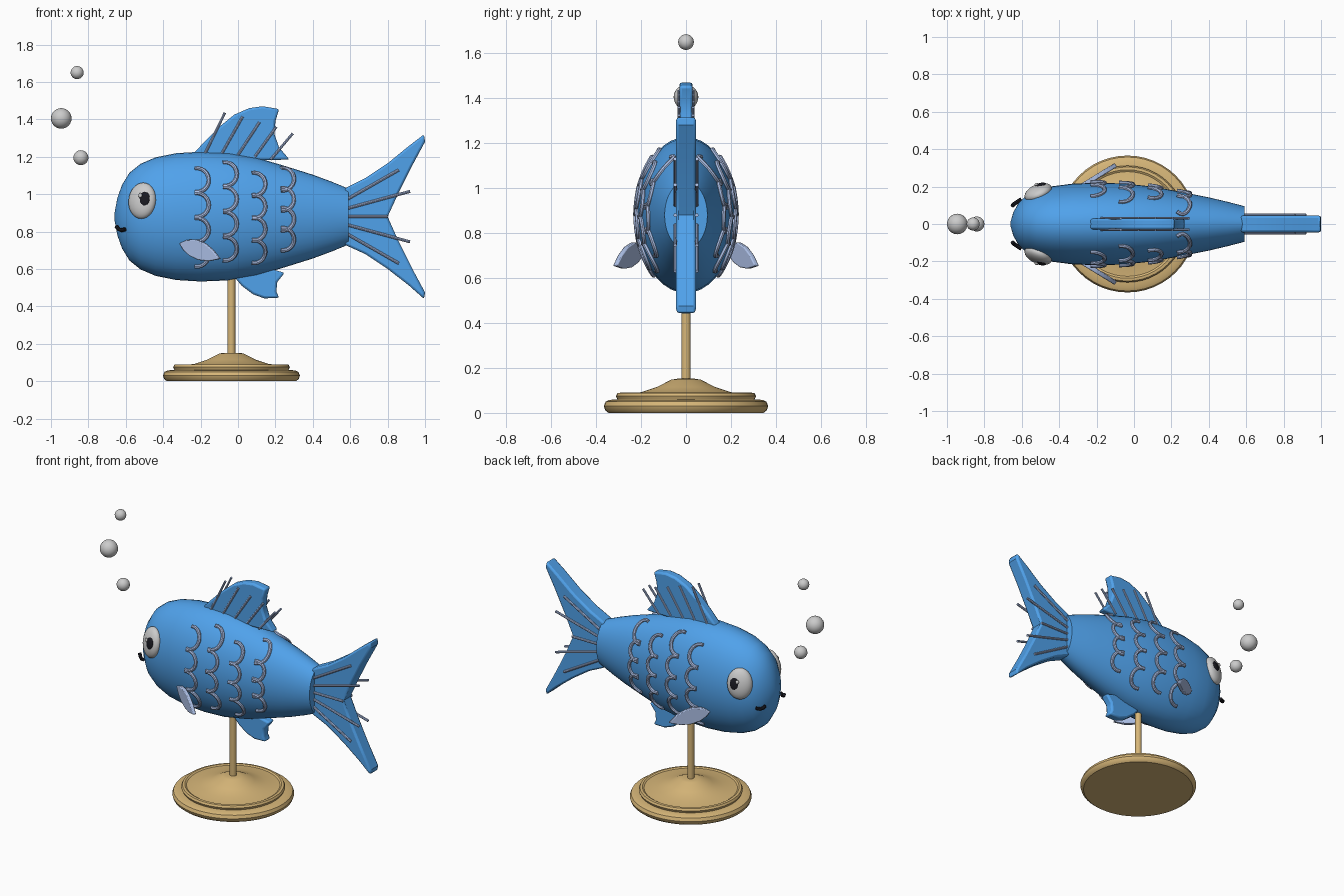
import bpy, bmesh
from math import sin, cos, pi, radians, sqrt
from mathutils import Vector, Matrix

if "Cube" in bpy.data.objects:
    bpy.data.objects.remove(bpy.data.objects["Cube"])


def material(name, rgb):
    m = bpy.data.materials.new(name)
    m.diffuse_color = (*rgb, 1)
    m.use_nodes = True
    m.node_tree.nodes["Principled BSDF"].inputs["Base Color"].default_value = m.diffuse_color
    return m


BLUE = material("blue", (0.08, 0.36, 0.83))
PALE = material("pale_blue", (0.42, 0.53, 0.80))
TAN = material("tan", (0.68, 0.47, 0.19))
BLACK = material("black", (0.01, 0.01, 0.015))
CZ, FLAT = 0.88, 0.635      # body axis height, width to height ratio


def finish(name, bm, mat=None, angle=35):
    bmesh.ops.recalc_face_normals(bm, faces=bm.faces)
    me = bpy.data.meshes.new(name)
    bm.to_mesh(me)
    bm.free()
    ob = bpy.data.objects.new(name, me)
    bpy.context.collection.objects.link(ob)
    if mat:
        me.materials.append(mat)
    bpy.ops.object.select_all(action='DESELECT')
    bpy.context.view_layer.objects.active = ob
    ob.select_set(True)
    bpy.ops.object.shade_smooth_by_angle(angle=radians(angle))
    return ob


def loft(name, rings, mat, angle=35):
    bm = bmesh.new()
    loops = [[bm.verts.new(p) for p in ring] for ring in rings]
    n = len(loops[0])
    for a, b in zip(loops, loops[1:]):
        for i in range(n):
            bm.faces.new((a[i], a[(i + 1) % n], b[(i + 1) % n], b[i]))
    bm.faces.new(loops[0])
    bm.faces.new(loops[-1])
    return finish(name, bm, mat, angle)


def plate(name, outline, half, mat, matrix=None, bevel=0.012):
    """Outline in local x/z, thickened along y, with rounded edges."""
    bm = bmesh.new()
    face = bm.faces.new([bm.verts.new((x, -half, z)) for x, z in outline])
    ext = bmesh.ops.extrude_face_region(bm, geom=[face])["geom"]
    bmesh.ops.translate(bm, vec=(0, 2 * half, 0),
                        verts=[v for v in ext if isinstance(v, bmesh.types.BMVert)])
    if matrix:
        bm.transform(matrix)
    ob = finish(name, bm, mat)
    mod = ob.modifiers.new("bevel", 'BEVEL')
    mod.width, mod.segments = bevel, 2
    mod.limit_method, mod.angle_limit = 'ANGLE', radians(50)
    return ob


def tubes(name, paths, radius, mat):
    cu = bpy.data.curves.new(name, 'CURVE')
    cu.dimensions = '3D'
    cu.bevel_depth, cu.bevel_resolution, cu.use_fill_caps = radius, 2, True
    for path in paths:
        sp = cu.splines.new('POLY')
        sp.points.add(len(path) - 1)
        for pt, co in zip(sp.points, path):
            pt.co = (*co, 1)
    cu.materials.append(mat)
    ob = bpy.data.objects.new(name, cu)
    bpy.context.collection.objects.link(ob)
    bpy.ops.object.select_all(action='DESELECT')
    bpy.context.view_layer.objects.active = ob
    ob.select_set(True)
    bpy.ops.object.convert(target='MESH')
    bpy.ops.object.shade_smooth_by_angle(angle=radians(40))


def ball(name, matrix, radii, mat=None):
    bm = bmesh.new()
    bmesh.ops.create_uvsphere(bm, u_segments=24, v_segments=14, radius=1)
    bm.transform(matrix @ Matrix.Diagonal((*radii, 1)))
    finish(name, bm, mat, 60)


# Body: elliptical sections along x
PROFILE = [(-.66, .02), (-.645, .1), (-.62, .17), (-.58, .235), (-.52, .283), (-.44, .317),
           (-.33, .339), (-.2, .347), (-.05, .341), (.1, .315), (.25, .271), (.4, .224),
           (.5, .187), (.59, .15)]
loft("body", [[(x, h * FLAT * cos(2 * pi * i / 40), CZ + h * sin(2 * pi * i / 40))
               for i in range(40)] for x, h in PROFILE], BLUE, 45)


def side_y(x, z):
    for (x0, h0), (x1, h1) in zip(PROFILE, PROFILE[1:]):
        if x <= x1:
            h = h0 + (h1 - h0) * (x - x0) / (x1 - x0)
            break
    return FLAT * sqrt(max(h * h - (z - CZ) ** 2, 0))


# Tail, dorsal and lower fins
plate("tail_fin", [(.57, 1.03), (.68, 1.085), (.80, 1.165), (.91, 1.255), (.995, 1.32),
                   (1, 1.28), (.93, 1.15), (.86, 1.01), (.80, .88), (.86, .745), (.93, .605),
                   (1, .475), (.995, .44), (.91, .515), (.80, .60), (.68, .68), (.57, .73)],
      .045, BLUE)
plate("dorsal_fin", [(-.24, 1.215), (-.18, 1.28), (-.10, 1.36), (-.02, 1.425), (.06, 1.46),
                     (.13, 1.47), (.22, 1.455), (.20, 1.39), (.195, 1.32), (.22, 1.25),
                     (.275, 1.185), (.05, 1.18), (-.15, 1.2)], .03, BLUE)
plate("lower_fin", [(-.03, .57), (.02, .51), (.08, .465), (.14, .443), (.22, .445), (.205, .48),
                    (.21, .53), (.25, .58), (.1, .62)], .03, BLUE)

# Fin rays on both faces of tail and dorsal fin
TAIL_RAYS = [(.965, .86, 1.13), (.92, .92, 1.015), (.88, .80, .88), (.84, .92, .745),
             (.795, .86, .63)]
DORSAL_RAYS = [(-.175, 1.22, -.07, 1.435), (-.085, 1.22, .025, 1.415), (0, 1.21, .115, 1.385),
               (.09, 1.2, .205, 1.36), (.175, 1.185, .293, 1.325)]
tubes("tail_rays", [[(.57, s * .048, z0), (x, s * .048, z1)]
                    for s in (-1, 1) for z0, x, z1 in TAIL_RAYS], .008, PALE)
tubes("dorsal_rays", [[(x0, s * .031, z0), (x1, s * .031, z1)]
                      for s in (-1, 1) for x0, z0, x1, z1 in DORSAL_RAYS], .007, PALE)

# Scales: columns of arcs lying on the body sides (x, top z, spacing, radius)
arcs = []
for s in (-1, 1):
    for cx, top, step, r in [(-.22, 1.075, .133, .064), (-.07, 1.107, .133, .064),
                             (.085, 1.053, .12, .062), (.24, 1.08, .107, .06)]:
        for k in range(4):
            path = []
            for j in range(13):
                a = radians(-100 + 200 * j / 12)
                x, z = cx + r * cos(a), top - k * step + r * sin(a)
                path.append((x, s * (side_y(x, z) + .004), z))
            arcs.append(path)
tubes("scales", arcs, .011, PALE)

# Paired side fins, eyes and mouth corners
LEAF = [(0, 0), (.04, .032), (.09, .05), (.15, .048), (.21, .028), (.265, -.005),
        (.20, -.038), (.14, -.05), (.08, -.045), (.035, -.027)]
smiles = []
for s, side in ((-1, "right"), (1, "left")):
    u = Vector((.22, s * .135, -.08)).normalized()
    w = (Vector((0, 0, 1)) - u * u.z).normalized()
    n = w.cross(u)
    m = Matrix((u, n, w)).transposed().to_4x4()
    m.translation = (-.31, s * .185, .737)
    plate("side_fin_" + side, LEAF, .012, PALE, m, .005)

    n = Vector((-.39, s * .9, .17)).normalized()
    w = (Vector((0, 0, 1)) - n * n.z).normalized()
    frame = Matrix((w.cross(n), n, w)).transposed().to_4x4()
    eye = Vector((-.512, s * .168, .965))

    def at(p):
        return Matrix.Translation(p) @ frame
    ball("eye_" + side, at(eye), (.078, .042, .098))
    pupil = eye + n * .034 + Vector((.02, s * .003, .003))
    ball("pupil_" + side, at(pupil), (.036, .014, .043), BLACK)
    ball("eye_glint_" + side, at(pupil + n * .011 + Vector((-.013, 0, .018))), (.011, .007, .012))
    smiles.append([(-.65, s * .098, .828), (-.64, s * .108, .814), (-.625, s * .117, .807),
                   (-.603, s * .132, .812)])
tubes("mouth", smiles, .011, BLACK)

# Stand: turned base and pole
BASE = [(.345, 0), (.36, .012), (.366, .03), (.358, .05), (.34, .058), (.305, .06), (.312, .075),
        (.305, .088), (.29, .09), (.28, .084), (.2, .092), (.13, .115), (.065, .148), (.04, .152)]
loft("stand_base", [[(-.035 + r * cos(2 * pi * i / 48), r * sin(2 * pi * i / 48), z)
                     for i in range(48)] for r, z in BASE], TAN)
loft("stand_pole", [[(-.035 + .021 * cos(2 * pi * i / 20), .021 * sin(2 * pi * i / 20), z)
                     for i in range(20)] for z in (.14, .56)], TAN)

# Bubbles
for i, (x, z, r) in enumerate([(-.84, 1.195, .04), (-.945, 1.405, .055), (-.86, 1.65, .035)]):
    ball(f"bubble_{i + 1}", Matrix.Translation((x, 0, z)), (r, r, r))
